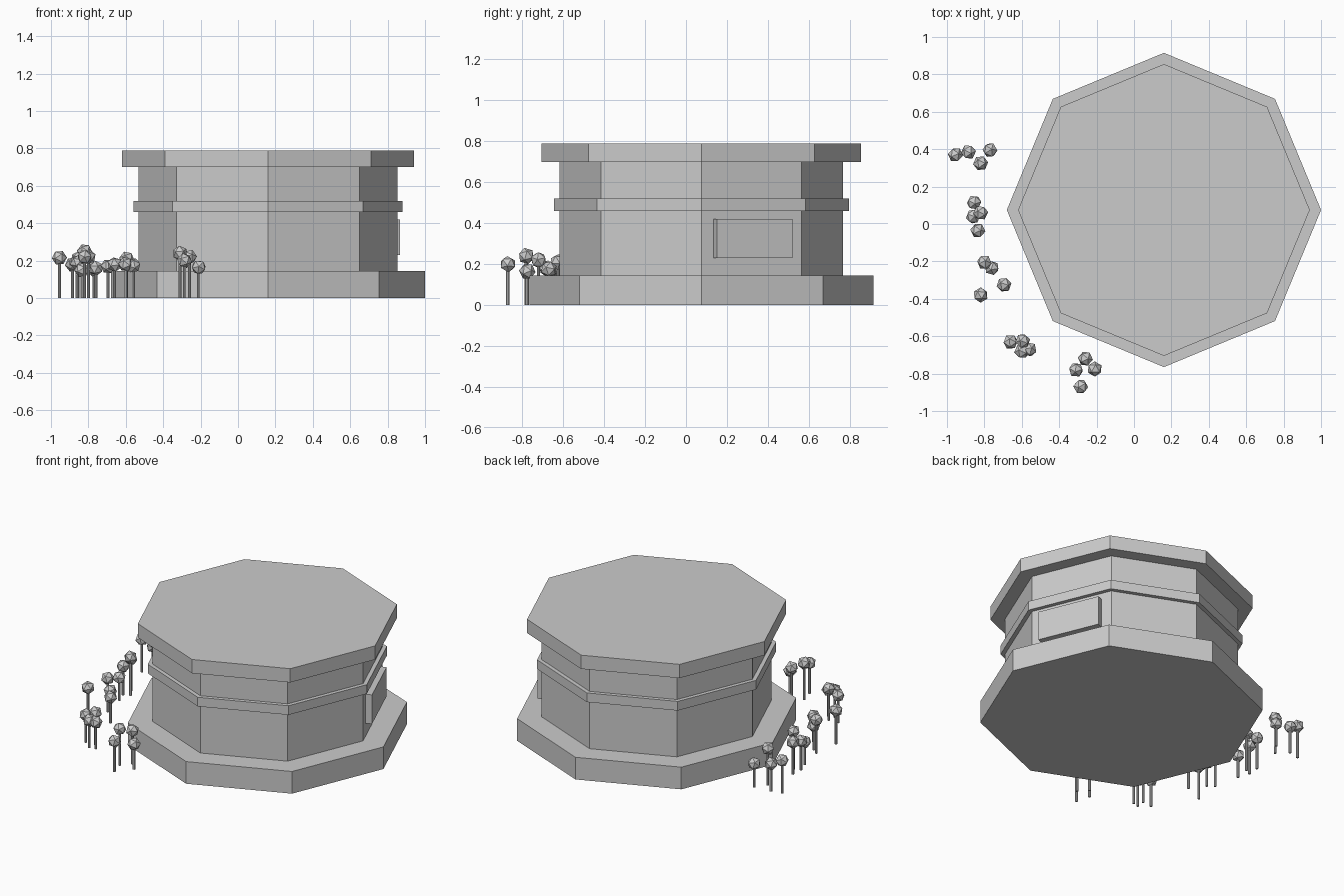
import bpy
import math
import random
from mathutils import Vector

if "Cube" in bpy.data.objects:
    bpy.data.objects.remove(bpy.data.objects["Cube"], do_unlink=True)

random.seed(4)
CX, CY = 0.16, 0.075
WALL_RADIUS = 0.693

grey = bpy.data.materials.new("plain grey")
grey.use_nodes = True
colour = (0.6, 0.6, 0.6, 1)
grey.diffuse_color = colour
grey.node_tree.nodes["Principled BSDF"].inputs["Base Color"].default_value = colour


def finish(name):
    ob = bpy.context.object
    ob.name = name
    ob.data.materials.append(grey)
    return ob


def prism(name, x, y, radius, z0, z1, sides=8):
    bpy.ops.mesh.primitive_cylinder_add(
        vertices=sides, radius=radius, depth=z1 - z0, location=(x, y, (z0 + z1) / 2))
    return finish(name)


# Octagonal building, stacked from the ground up
for name, radius, z0, z1 in (
    ("base", 0.84, 0, 0.145),
    ("walls", WALL_RADIUS, 0.145, 0.7),
    ("wall_band", 0.72, 0.46, 0.52),
    ("roof", 0.78, 0.7, 0.79),
):
    prism(name, CX, CY, radius, z0, z1)

# Sign panel on one wall face
angle = math.radians(22.5)
normal = Vector((math.cos(angle), math.sin(angle), 0))
reach = WALL_RADIUS * math.cos(angle) + 0.015
bpy.ops.mesh.primitive_cube_add(
    size=1, location=Vector((CX, CY, 0.325)) + normal * reach, rotation=(0, 0, angle))
finish("wall_panel").scale = (0.05, 0.4, 0.19)

# Small trees in five clumps: x, y, crown height
clumps = {
    "back": ((-0.955, 0.37, 0.215), (-0.885, 0.385, 0.18), (-0.77, 0.395, 0.155), (-0.82, 0.325, 0.24)),
    "middle": ((-0.855, 0.115, 0.21), (-0.86, 0.04, 0.19), (-0.82, 0.06, 0.25), (-0.835, -0.035, 0.15)),
    "side": ((-0.8, -0.205, 0.22), (-0.76, -0.235, 0.16), (-0.695, -0.325, 0.17), (-0.82, -0.38, 0.22)),
    "corner": ((-0.66, -0.63, 0.18), (-0.595, -0.625, 0.21), (-0.56, -0.67, 0.175), (-0.6, -0.68, 0.18)),
    "front": ((-0.26, -0.72, 0.22), (-0.31, -0.78, 0.24), (-0.21, -0.775, 0.165), (-0.285, -0.87, 0.2)),
}
for clump, trees in clumps.items():
    for i, (x, y, z) in enumerate(trees, 1):
        prism(f"{clump}_tree_trunk_{i}", x, y, 0.008, 0, z, 8)
        bpy.ops.mesh.primitive_ico_sphere_add(
            subdivisions=1, radius=0.041, location=(x, y, z),
            rotation=[random.uniform(0, math.tau) for _ in range(3)])
        finish(f"{clump}_tree_crown_{i}")
